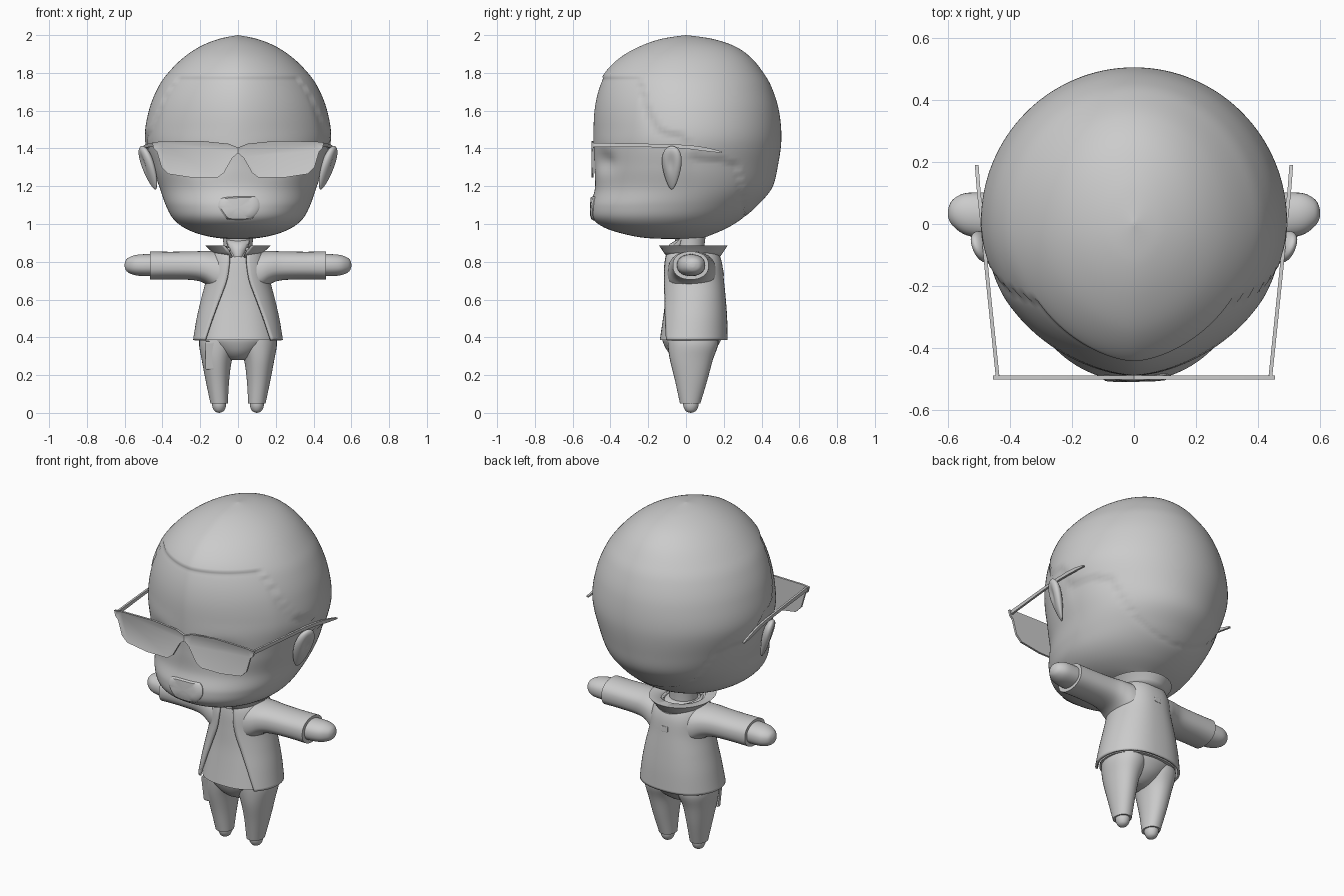
import bpy, bmesh, math
from mathutils import Vector


def finish(name, bm, angle=40, mirror=False, thick=0.0):
    bmesh.ops.remove_doubles(bm, verts=bm.verts, dist=0.0002)
    bmesh.ops.recalc_face_normals(bm, faces=bm.faces)
    me = bpy.data.meshes.new(name)
    bm.to_mesh(me)
    bm.free()
    ob = bpy.data.objects.new(name, me)
    bpy.context.collection.objects.link(ob)
    bpy.ops.object.select_all(action='DESELECT')
    ob.select_set(True)
    bpy.context.view_layer.objects.active = ob
    bpy.ops.object.shade_smooth_by_angle(angle=math.radians(angle))
    if thick:
        ob.modifiers.new("thickness", 'SOLIDIFY').thickness = thick
        ob.modifiers[-1].offset = 0
    if mirror:
        ob.modifiers.new("mirror", 'MIRROR')
    return ob


def resample(keys, per):
    """Catmull-Rom through rows of numbers."""
    k = [keys[0]] + list(keys) + [keys[-1]]
    out = []
    for i in range(1, len(k) - 2):
        for s in range(per):
            t = s / per
            out.append([0.5 * (2 * b + (c - a) * t + (2 * a - 5 * b + 4 * c - d) * t * t
                        + (3 * b - a - 3 * c + d) * t ** 3)
                        for a, b, c, d in zip(*k[i - 1:i + 3])])
    return out + [list(keys[-1])]


def oval(z, hw, yf, yb, xc=0, gap=0, pf=1.0, pb=1.0, n=48):
    """Ring starting at the front (-y); gap leaves the front open."""
    ym, a0 = (yf + yb) / 2, 0
    if gap:
        a0 = math.asin(min(1, gap / hw) ** (1 / pf))
    pts = []
    for i in range(n + 1 if gap else n):
        a = a0 + (2 * math.pi - 2 * a0) * i / n
        s, c = math.sin(a), math.cos(a)
        x = math.copysign(abs(s) ** (pf if c > 0 else pb), s) * hw
        pts.append(Vector((xc + x, ym - (yb - yf) / 2 * c, z)))
    return pts


def loft(name, rings, closed=True, caps=True, **kw):
    bm = bmesh.new()
    vs = [[bm.verts.new(p) for p in r] for r in rings]
    n = len(rings[0])
    for a, b in zip(vs, vs[1:]):
        for i in range(n if closed else n - 1):
            j = (i + 1) % n
            bm.faces.new((a[i], a[j], b[j], b[i]))
    if closed and caps:
        bm.faces.new(vs[0])
        bm.faces.new(vs[-1])
    return finish(name, bm, **kw)


def piecewise(pts, x):
    for (a, b), (c, d) in zip(pts, pts[1:]):
        if x < c:
            return b + (d - b) * max(0, (x - a) / (c - a))
    return pts[-1][1]


# Head: z, half width, front y, back y
head_keys = [(0.92, 0.0, -0.02, -0.02), (0.925, 0.10, -0.2, 0.08), (0.945, 0.2, -0.32, 0.14),
             (0.98, 0.285, -0.43, 0.22), (1.03, 0.345, -0.495, 0.30), (1.10, 0.383, -0.505, 0.38),
             (1.19, 0.415, -0.482, 0.455), (1.30, 0.455, -0.485, 0.485), (1.45, 0.493, -0.49, 0.505),
             (1.6, 0.472, -0.487, 0.492), (1.72, 0.425, -0.465, 0.455), (1.8, 0.37, -0.43, 0.41),
             (1.88, 0.29, -0.35, 0.345), (1.94, 0.2, -0.245, 0.26), (1.98, 0.1, -0.13, 0.14), (2.0, 0, 0, 0)]
hairline = [(-0.6, 1.78), (-0.25, 1.78), (-0.2, 1.6), (-0.14, 1.5), (0, 1.47), (0.03, 1.36),
            (0.18, 1.35), (0.275, 1.32), (0.3, 1.18), (0.34, 0.9)]


def front_power(z):
    return piecewise([(0.9, 0.9), (1.1, 0.92), (1.5, 1.2), (2, 1.2)], z)


rings = []
for z, hw, yf, yb in resample(head_keys, 8):
    ring = oval(z, max(hw, 0), yf, yb, pf=front_power(z), n=128)
    for p in ring:
        below = piecewise(hairline, p.y) - z
        if below > 0:                                   # skin sits just under the hair
            k = 0.012 * min(1, below / 0.012) * math.exp(-below / 0.12) / 0.495
            p.x *= 1 - k
            p.y *= 1 - k
        if p.y < -0.2:                                  # eye sockets
            p.y += 0.03 * math.exp(-((abs(p.x) - 0.19) / 0.09) ** 2 - ((z - 1.33) / 0.055) ** 2)
    rings.append(ring)
loft("head", rings, caps=False, angle=50)

# Beard patch that follows the chin
outline = [(-0.105, 1.09), (-0.095, 1.13), (-0.05, 1.143), (0.05, 1.145), (0.1, 1.14), (0.115, 1.09),
           (0.09, 1.045), (0.055, 1.022), (-0.045, 1.022), (-0.075, 1.045)]
outline = resample(outline + outline[:1], 3)[:-1]


def chin_y(x, z):
    rows = resample(head_keys, 8)
    hw, yf, yb = (piecewise([(r[0], r[i]) for r in rows], z) for i in (1, 2, 3))
    s = (abs(x) / hw) ** (1 / front_power(z))
    return (yf + yb) / 2 - (yb - yf) / 2 * math.sqrt(1 - s * s)


rings = []
for s, out in ((1.0, -0.01), (1.0, 0.004), (0.9, 0.01), (0.6, 0.006), (0.3, 0.003), (0.02, 0.003)):
    pts = [(x * s, 1.085 + (z - 1.085) * s) for x, z in outline]
    rings.append([Vector((x, chin_y(x, z) - out, z)) for x, z in pts])
loft("beard", rings)

# Ears: flattened teardrops with a hollow
bm = bmesh.new()
bmesh.ops.create_uvsphere(bm, u_segments=32, v_segments=24, radius=1)
for v in bm.verts:
    x, y, z = v.co
    taper = 0.72 + 0.28 * z
    x -= 0.45 * math.exp(-((y + 0.1) / 0.4) ** 2 - ((z - 0.2) / 0.45) ** 2) if x > 0 else 0
    v.co = (0.473 + 0.042 * x * taper + 0.035 * z + 0.018 * y, -0.075 + 0.068 * y * taper, 1.298 + 0.115 * z)
finish("ear", bm, mirror=True)

# Sunglasses front: slab with a raised rim
bm = bmesh.new()
half = [(0, 1.405), (0.05, 1.425), (0.2, 1.44), (0.41, 1.437), (0.455, 1.432), (0.447, 1.4), (0.43, 1.385),
        (0.405, 1.3), (0.37, 1.265), (0.24, 1.245), (0.11, 1.245), (0.075, 1.27), (0.03, 1.35), (0, 1.375)]
face = bm.faces.new([bm.verts.new((x, -0.501, z)) for x, z in half])
back = bmesh.ops.extrude_face_region(bm, geom=[face])
for v in back["geom"]:
    if isinstance(v, bmesh.types.BMVert):
        v.co.y = -0.489
bm.normal_update()
bmesh.ops.inset_region(bm, faces=[face], thickness=0.008, depth=0)
bmesh.ops.translate(bm, verts=face.verts, vec=(0, 0.003, 0))
finish("sunglasses_front", bm, angle=25, mirror=True)

# Sunglasses arms
path = [(0.44, -0.49, 1.418, 0.011), (0.475, -0.15, 1.415, 0.009), (0.489, 0.0, 1.408, 0.01),
        (0.5, 0.1, 1.396, 0.01), (0.507, 0.19, 1.38, 0.004)]
loft("sunglasses_arm", [[Vector((x + a * 0.006, y, z + b * h)) for a, b in ((-1, -1), (1, -1), (1, 1), (-1, 1))]
                        for x, y, z, h in resample(path, 4)], mirror=True)

# Neck and knot of the shirt collar
loft("neck", [oval(z, r, 0.022 - r, 0.022 + r) for z, r in ((0.8, 0.08), (0.88, 0.075), (0.96, 0.085))])
loft("shirt_knot", [oval(z, w, yf, 0.0, n=16) for z, w, yf in
                    ((0.825, 0.03, -0.105), (0.86, 0.045, -0.105), (0.895, 0.06, -0.085), (0.915, 0.065, -0.05))])

# Jacket (z, half width, front y, back y, opening) and shirt inside it
jacket_keys = [(0.385, 0.232, -0.155, 0.215, 0.175), (0.5, 0.213, -0.138, 0.212, 0.135),
               (0.6, 0.19, -0.125, 0.205, 0.097), (0.7, 0.165, -0.118, 0.195, 0.06),
               (0.79, 0.155, -0.112, 0.185, 0.045), (0.845, 0.13, -0.10, 0.165, 0.045),
               (0.87, 0.09, -0.075, 0.14, 0.04)]
rows = resample(jacket_keys, 6)
loft("jacket", [oval(z, w, f, b, gap=g, pf=0.8, pb=0.8) for z, w, f, b, g in rows],
     closed=False, thick=0.012)
loft("shirt", [oval(z, w - 0.016, f + 0.016, b - 0.016, pf=0.8, pb=0.8) for z, w, f, b, g in rows])
collar = [(0.825, 0.115, -0.10, 0.175, 0.03), (0.855, 0.135, -0.125, 0.195, 0.045),
          (0.885, 0.17, -0.152, 0.218, 0.07), (0.88, 0.125, -0.09, 0.16, 0.06), (0.845, 0.09, -0.06, 0.125, 0.05)]
loft("collar", [oval(*r[:4], gap=r[4], pf=0.9) for r in collar], closed=False, thick=0.008)


# Sleeves and hands run along x: x, half height, front y, back y, centre z
def along_x(name, keys, per, p):
    rings = [[Vector((v.z, v.y, v.x)) for v in oval(x, h, f, b, xc=zc, pf=p, pb=p, n=32)]
             for x, h, f, b, zc in resample(keys, per)]
    loft(name, rings, mirror=True)


along_x("sleeve", [(0.07, 0.13, -0.1, 0.165, 0.73), (0.13, 0.105, -0.095, 0.155, 0.752),
                   (0.18, 0.085, -0.085, 0.14, 0.772), (0.24, 0.076, -0.075, 0.127, 0.779),
                   (0.36, 0.073, -0.07, 0.122, 0.78), (0.466, 0.075, -0.07, 0.12, 0.78)], 5, 0.8)
along_x("hand", [(0.43, 0.058, -0.05, 0.1, 0.782), (0.5, 0.058, -0.045, 0.102, 0.782),
                 (0.55, 0.052, -0.032, 0.098, 0.782), (0.585, 0.036, -0.005, 0.078, 0.782),
                 (0.598, 0.016, 0.018, 0.052, 0.782), (0.6, 0.001, 0.034, 0.036, 0.782)], 4, 0.85)

# Trousers: z, half width, front y, back y, centre x
leg = [(0.42, 0.1, -0.1, 0.17, 0.1), (0.36, 0.102, -0.097, 0.17, 0.104), (0.28, 0.08, -0.085, 0.142, 0.112),
       (0.17, 0.062, -0.058, 0.112, 0.109), (0.05, 0.046, -0.032, 0.076, 0.1)]
loft("trouser_leg", [oval(*r, pf=0.9, pb=0.9, n=32) for r in resample(leg, 5)], mirror=True)
hips = [(0.28, 0.04, -0.03, 0.07), (0.295, 0.08, -0.065, 0.105), (0.33, 0.13, -0.1, 0.15),
        (0.385, 0.2, -0.125, 0.185), (0.42, 0.2, -0.12, 0.185)]
loft("trouser_hips", [oval(*r) for r in resample(hips, 4)])
foot = [(0.08, 0.037, -0.015, 0.066, 0.1), (0.04, 0.037, -0.015, 0.066, 0.1), (0.015, 0.028, -0.005, 0.056, 0.1),
        (0.004, 0.015, 0.008, 0.042, 0.1), (0.0, 0.001, 0.024, 0.026, 0.1)]
loft("foot", [oval(*r, n=24) for r in resample(foot, 4)], mirror=True)

# Hanging cloth on one leg and the patch on the jacket back
for name, loc, size, tilt in (("hip_cloth", (-0.138, -0.073, 0.305), (0.07, 0.022, 0.15), 0.17),
                              ("back_patch", (0, 0.194, 0.74), (0.04, 0.012, 0.03), 0.07)):
    bm = bmesh.new()
    bmesh.ops.create_cube(bm, size=1)
    ob = finish(name, bm)
    ob.location, ob.scale, ob.rotation_euler = loc, size, (tilt, 0, 0)
    ob.modifiers.new("bevel", 'BEVEL').width = 0.06
